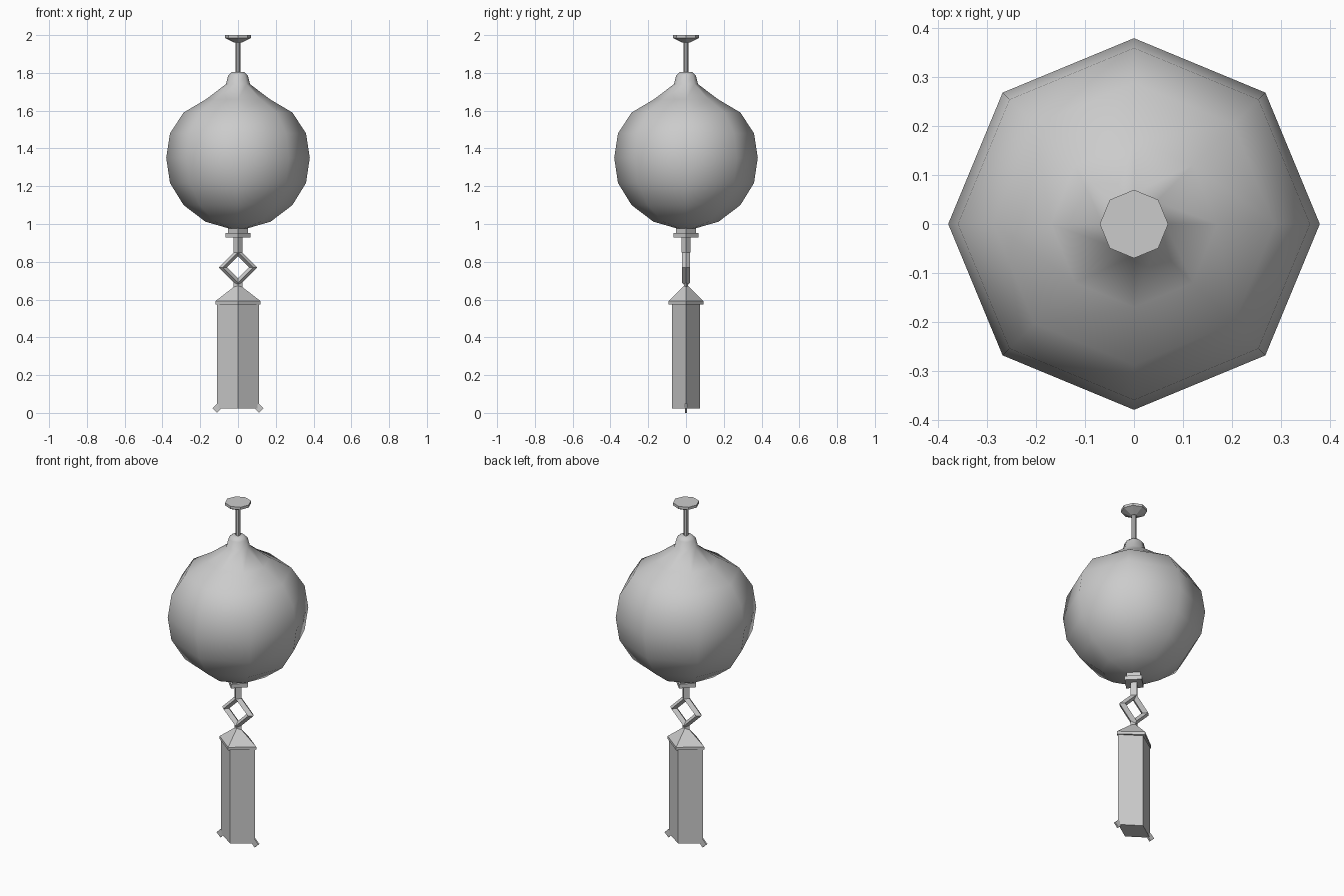
import bpy, bmesh
from math import cos, sin, pi

if "Cube" in bpy.data.objects:
    bpy.data.objects.remove(bpy.data.objects["Cube"])


def lathe(name, profile, sides, sx=1.0, sy=1.0, smooth=None):
    """Revolve (radius, z) points with corners on the axes, capped at both ends."""
    bm = bmesh.new()
    rings = [[bm.verts.new((r * sx * cos(2 * pi * i / sides),
                            r * sy * sin(2 * pi * i / sides), z))
              for i in range(sides)] for r, z in profile]
    for a, b in zip(rings, rings[1:]):
        for i in range(sides):
            j = (i + 1) % sides
            bm.faces.new((a[i], a[j], b[j], b[i]))
    bm.faces.new(rings[0][::-1])
    bm.faces.new(rings[-1])
    me = bpy.data.meshes.new(name)
    bm.to_mesh(me)
    bm.free()
    ob = bpy.data.objects.new(name, me)
    bpy.context.collection.objects.link(ob)
    if smooth:
        for p in me.polygons:
            p.use_smooth = True
    return ob


# Ceiling disc and hanging rod
lathe("ceiling_disc", [(0.02, 1.96), (0.07, 1.985), (0.07, 2.0)], 8)
lathe("hanging_rod", [(0.013, 1.78), (0.013, 1.97)], 8)

# Smooth eight-sided globe drawn up into a neck
lathe("globe", [(0.05, 0.977), (0.172, 1.012), (0.288, 1.10), (0.36, 1.217),
                (0.38, 1.35), (0.36, 1.48), (0.288, 1.59), (0.17, 1.66),
                (0.064, 1.74), (0.052, 1.787), (0.034, 1.804), (0.012, 1.806)],
      8, smooth=True)

# Stepped collar and stem below the globe
lathe("collar", [(0.053, 0.99), (0.053, 0.952), (0.065, 0.952), (0.065, 0.928)][::-1], 4)
lathe("stem", [(0.023, 0.85), (0.023, 0.94)], 4)

# Diamond ring with a diamond cross-section
bpy.ops.mesh.primitive_torus_add(major_segments=4, minor_segments=4,
                                 major_radius=0.08, minor_radius=0.022,
                                 location=(0, 0, 0.77), rotation=(pi / 2, 0, 0))
ring = bpy.context.object
ring.name = "diamond_ring"
for p in ring.data.polygons:
    p.use_smooth = False
lathe("ring_link", [(0.023, 0.64), (0.023, 0.70)], 4, 1.0, 0.5)

# Tassel: pyramid cap with rim, long rhombic body
lathe("tassel_cap", [(0.119, 0.575), (0.119, 0.592), (0.012, 0.675)], 4, 1.0, 0.77)
lathe("tassel_body", [(0.11, 0.022), (0.11, 0.585)], 4, 1.0, 0.68)

# Small thin tips at the bottom corners
for side, label in ((-1, "left"), (1, "right")):
    bpy.ops.mesh.primitive_cube_add(size=1, location=(side * 0.111, 0, 0.025),
                                    rotation=(0, side * pi / 4, 0))
    tip = bpy.context.object
    tip.name = "tassel_tip_" + label
    tip.scale = (0.036, 0.01, 0.034)
